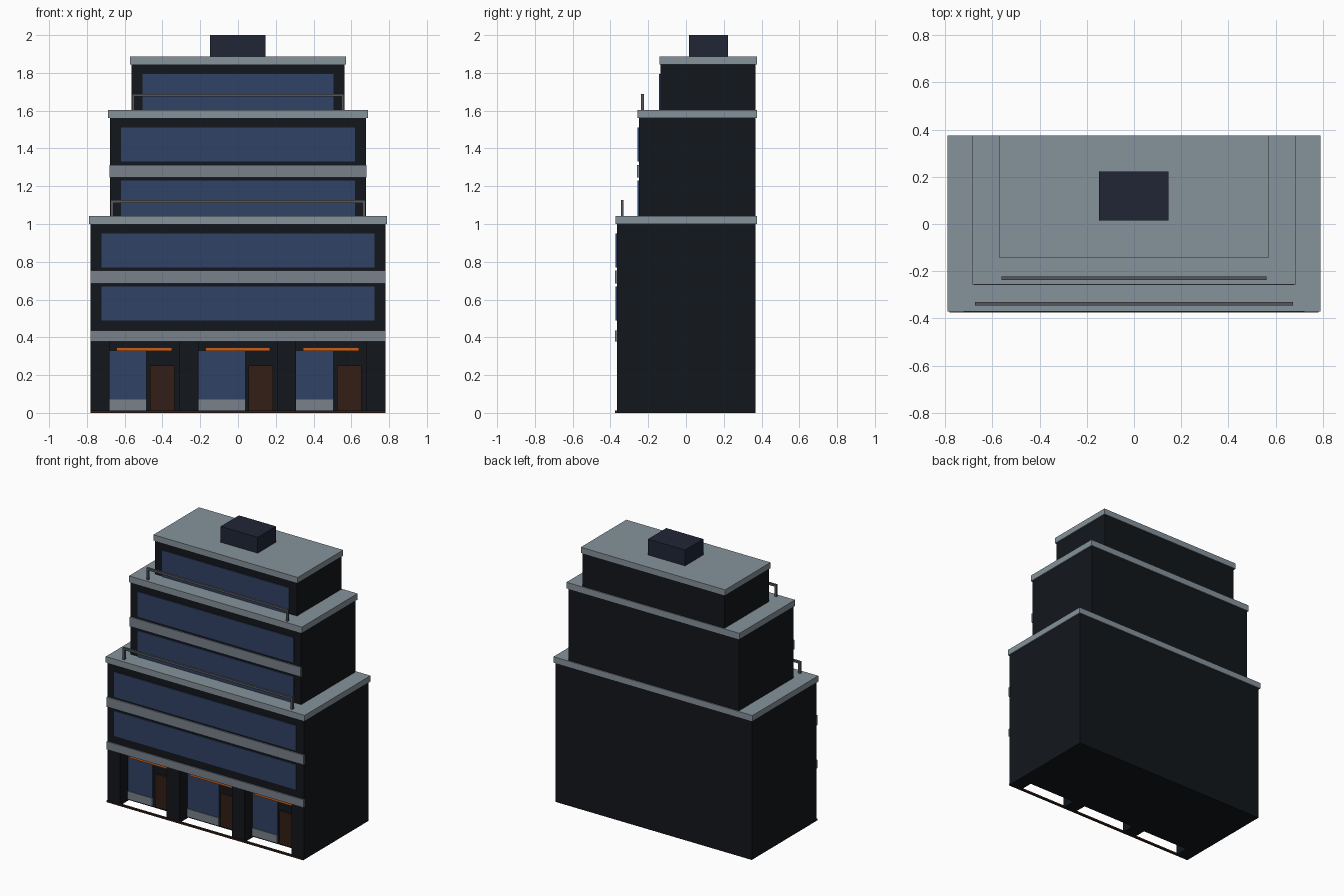
import bpy, bmesh

if "Cube" in bpy.data.objects:
    bpy.data.objects.remove(bpy.data.objects["Cube"])


def material(name, rgb):
    m = bpy.data.materials.new(name)
    m.diffuse_color = (*rgb, 1)
    m.use_nodes = True
    m.node_tree.nodes["Principled BSDF"].inputs["Base Color"].default_value = m.diffuse_color
    return m


WALL = material("dark_wall", (0.006, 0.008, 0.011))
STONE = material("pale_stone", (0.24, 0.29, 0.33))
TRIM = material("band_stone", (0.19, 0.22, 0.26))
GLASS = material("blue_glass", (0.03, 0.055, 0.13))
WOOD = material("dark_wood", (0.032, 0.013, 0.008))
ORANGE = material("orange_awning", (0.58, 0.11, 0.01))
METAL = material("rail_metal", (0.09, 0.095, 0.11))
PLANT = material("roof_box_paint", (0.014, 0.019, 0.036))


def boxes(name, spans, mat):
    """One object made of boxes given as (x0, x1, y0, y1, z0, z1)."""
    bm = bmesh.new()
    for x0, x1, y0, y1, z0, z1 in spans:
        for v in bmesh.ops.create_cube(bm, size=1)["verts"]:
            v.co = ((x0 + x1) / 2 + v.co.x * (x1 - x0),
                    (y0 + y1) / 2 + v.co.y * (y1 - y0),
                    (z0 + z1) / 2 + v.co.z * (z1 - z0))
    me = bpy.data.meshes.new(name)
    bm.to_mesh(me)
    bm.free()
    ob = bpy.data.objects.new(name, me)
    bpy.context.collection.objects.link(ob)
    if mat:
        me.materials.append(mat)
    return ob


BACK = 0.368
# Stepped tiers: name, half width, front y, bottom, top, slab top
TIERS = [("lower", 0.78, -0.366, 0.0, 1.0, 1.042),
         ("middle", 0.677, -0.25, 1.042, 1.56, 1.604),
         ("upper", 0.563, -0.135, 1.604, 1.845, 1.886)]
# Window strips and stone bands per tier, as z ranges
WINDOWS = {"lower": [(0.49, 0.67), (0.77, 0.95)],
           "middle": [(1.042, 1.23), (1.33, 1.51)],
           "upper": [(1.604, 1.793)]}
BANDS = {"lower": [(0.378, 0.435), (0.685, 0.755)],
         "middle": [(1.245, 1.313)], "upper": []}

bodies = {}
for name, w, f, z0, z1, z2 in TIERS:
    bodies[name] = boxes(name + "_walls", [(-w, w, f, BACK, z0, z1)], WALL)
    boxes(name + "_roof_slab", [(-w - 0.01, w + 0.01, f - 0.006, 0.375, z1, z2)], STONE)
    g = w - 0.058
    boxes(name + "_window_strips",
          [(-g, g, f - 0.007, f + 0.002, a, b) for a, b in WINDOWS[name]], GLASS)
    if BANDS[name]:
        boxes(name + "_stone_bands",
              [(-w - 0.002, w + 0.002, f - 0.009, f + 0.002, a, b) for a, b in BANDS[name]], TRIM)

# Terrace railings
for name, w, y, z in (("lower", 0.675, -0.345, 1.042), ("middle", 0.562, -0.238, 1.604)):
    spans = [(-w, w, y, y + 0.015, z + 0.07, z + 0.085)]
    spans += [(x, x + 0.015, y, y + 0.015, z, z + 0.07) for x in (-w, w - 0.015)]
    boxes(name + "_railing", spans, METAL)

# Recessed shop bays, open at the ground: (left, right, window right, door left)
RECESS = -0.265
BAYS = [(-0.68, -0.31, -0.485, -0.465),
        (-0.21, 0.21, 0.04, 0.055),
        (0.308, 0.68, 0.505, 0.525)]
cutter = boxes("bay_cutter", [(a, b, -0.5, RECESS, -0.1, 0.378) for a, b, _, _ in BAYS], None)
cutter.hide_render = True
cutter.hide_set(True)
cut = bodies["lower"].modifiers.new("bays", "BOOLEAN")
cut.operation = "DIFFERENCE"
cut.solver = "EXACT"
cut.object = cutter

boxes("shop_windows", [(a, r, RECESS - 0.01, RECESS + 0.002, 0.07, 0.33)
                       for a, _, r, _ in BAYS], GLASS)
boxes("shop_sills", [(a, r, RECESS - 0.015, RECESS + 0.002, 0.012, 0.07)
                     for a, _, r, _ in BAYS], TRIM)
boxes("shop_doors", [(d, d + 0.13, RECESS - 0.012, RECESS + 0.002, 0.012, 0.25)
                     for _, _, _, d in BAYS], WOOD)
boxes("shop_awnings", [(a + 0.037, b - 0.04, RECESS - 0.045, RECESS + 0.002, 0.328, 0.345)
                       for a, b, _, _ in BAYS], ORANGE)

# Thin ground strip along the front
boxes("front_threshold", [(-0.78, 0.78, -0.375, -0.36, 0, 0.012)], WOOD)

# Rooftop plant room
boxes("roof_box", [(-0.148, 0.146, 0.015, 0.222, 1.886, 2.0)], PLANT)
